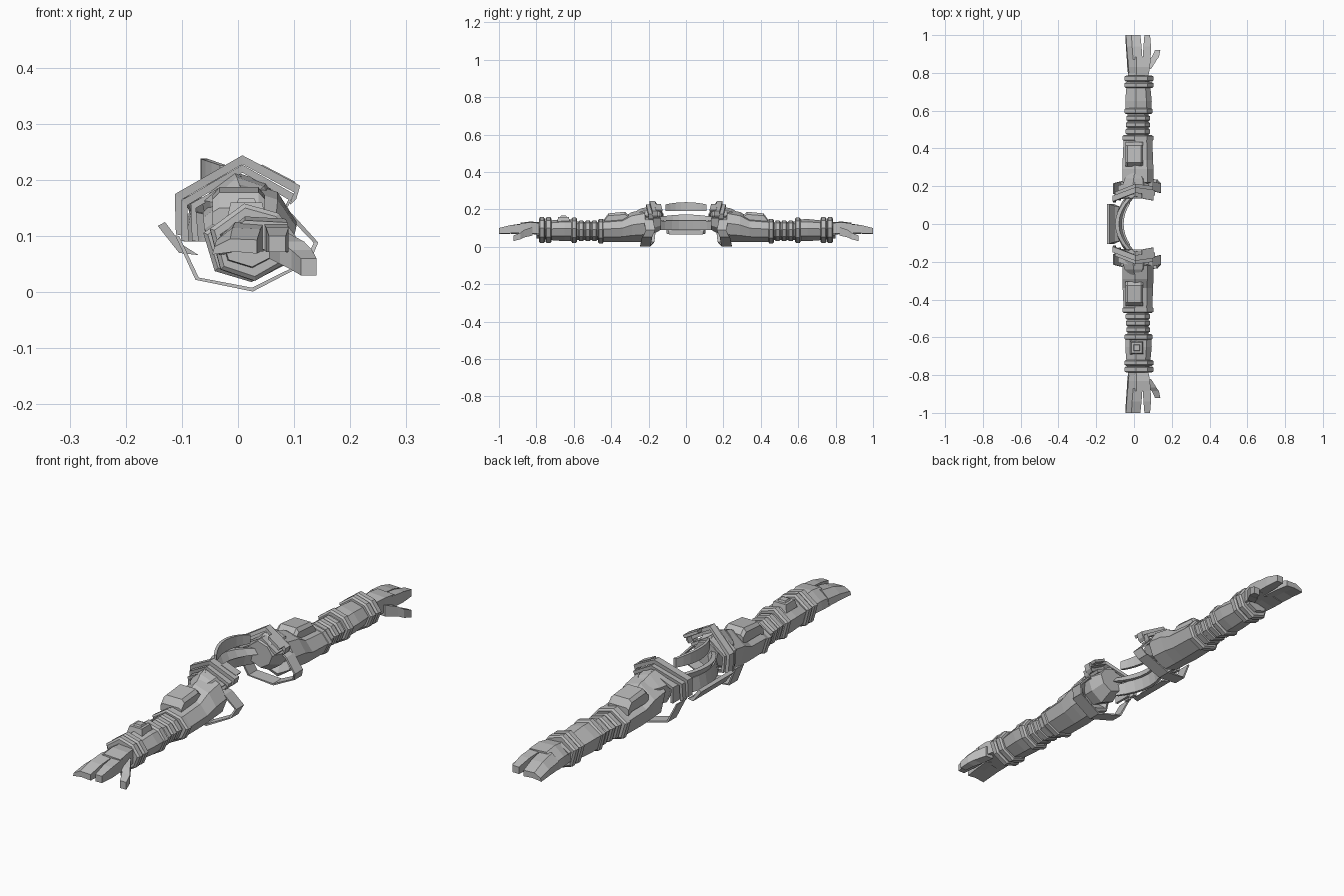
import bpy, bmesh, math
from mathutils import Vector

grey = bpy.data.materials.new("armour grey")
grey.diffuse_color = (0.5, 0.5, 0.5, 1)

# Seven-sided arm cross-section (x, z), ridge up, keel down
SECTION = [(-1, .35), (-.2, 1), (.6, .75), (1, .15), (.75, -.55), (.05, -1), (-.75, -.7)]
# Six-sided arched hand section
PALM = [(-1, -.6), (-.9, .2), (-.2, 1), (1, .9), (1, -.5), (0, -.3)]
BOX = [(-1, -1), (-1, 1), (1, 1), (1, -1)]


def finish(name, bm, mirror=True):
    bmesh.ops.recalc_face_normals(bm, faces=bm.faces)
    me = bpy.data.meshes.new(name)
    bm.to_mesh(me)
    bm.free()
    me.materials.append(grey)
    ob = bpy.data.objects.new(name, me)
    bpy.context.collection.objects.link(ob)
    if mirror:
        m = ob.modifiers.new("other_arm", 'MIRROR')
        m.use_axis = (False, True, False)
        m.use_mirror_merge = False
    return ob


def skin(name, loops, mirror=True):
    """Join equal point loops into a closed solid."""
    bm = bmesh.new()
    rings = [[bm.verts.new(p) for p in lp] for lp in loops]
    n = len(rings[0])
    for a, b in zip(rings, rings[1:]):
        for i in range(n):
            j = (i + 1) % n
            bm.faces.new((a[i], a[j], b[j], b[i]))
    bm.faces.new(rings[0])
    bm.faces.new(rings[-1])
    return finish(name, bm, mirror)


def loft(name, stations, sec=SECTION, mirror=True):
    """Stations along the arm: y, x min, x max, z min, z max."""
    return skin(name, [[((a + b) / 2 + u * (b - a) / 2, y, (c + d) / 2 + v * (d - c) / 2)
                        for u, v in sec] for y, a, b, c, d in stations], mirror)


def cuff(name, y, w, a, b, c, d):
    e = .008
    loft(name, [(y - w, a + e, b - e, c + e, d - e), (y - w * .6, a, b, c, d),
                (y + w * .6, a, b, c, d), (y + w, a + e, b - e, c + e, d - e)])


def strip(name, path, width, thick, centre=(.01, .08), mirror=True):
    """Bent plate following a path, thickened away from the arm axis."""
    loops = []
    for x, y, z in path:
        p = Vector((x, y, z))
        r = Vector((x - centre[0], 0, z - centre[1])).normalized() * thick
        w = Vector((0, width, 0))
        loops.append([p, p + w, p + w + r, p + r])
    skin(name, loops, mirror)


# Upper arm armour with hollowed inner end
loft("upper_arm", [(.24, -.02, .06, .07, .15), (.215, -.05, .10, .04, .17),
                   (.22, -.062, .104, .026, .20), (.29, -.062, .104, .024, .185),
                   (.34, -.06, .10, .024, .155), (.45, -.055, .098, .024, .145)])
cuff("upper_arm_cuff", .455, .016, -.062, .102, .018, .148)

# Shoulder ridge and armpit flare plates
loft("shoulder_joint", [(.135, -.05, .06, .09, .195), (.19, -.065, .08, .06, .215),
                        (.24, -.05, .07, .07, .205), (.285, -.01, .03, .10, .18)])
strip("front_flare", [(.04, .19, .155), (.09, .175, .135), (.135, .165, .088), (.12, .18, .055)], .05, .008)
strip("lower_flare", [(.12, .18, .055), (.025, .19, .008), (-.07, .17, .026), (-.105, .16, .10)], .055, .007)

# Stepped chevron shoulder pads
strip("pad_outer", [(-.095, .115, .10), (-.10, .12, .165), (.008, .165, .228), (.10, .15, .178), (.092, .15, .155)], .03, .016)
strip("pad_middle", [(-.088, .14, .09), (-.09, .145, .155), (.008, .188, .213), (.09, .175, .165), (.08, .175, .145)], .025, .014)
strip("pad_inner", [(-.07, .125, .09), (-.075, .13, .15), (.005, .145, .195), (.07, .14, .155)], .075, .012)
strip("pad_front_tab", [(.04, .135, .216), (.095, .125, .187)], .035, .012)

# Raised block on upper arm
loft("arm_block", [(.305, -.045, .048, .13, .165), (.325, -.045, .048, .13, .187),
                   (.415, -.045, .048, .13, .178), (.435, -.045, .048, .12, .15)],
     [(-1, -1), (-1, .5), (-.75, 1), (.75, 1), (1, .5), (1, -1)])

# Segmented elbow
loft("elbow_core", [(.45, -.035, .078, .035, .13), (.62, -.035, .078, .035, .135)])
for i, y in enumerate((.49, .525, .56)):
    cuff("elbow_segment_%d" % (i + 1), y, .016, -.046 + .003 * i, .085, .03, .14)

# Forearm with cuffs
loft("forearm", [(.59, -.045, .092, .03, .145), (.65, -.046, .094, .03, .148),
                 (.71, -.042, .088, .034, .142), (.80, -.03, .075, .045, .13)])
cuff("forearm_cuff", .598, .016, -.05, .098, .02, .155)
for y in (.735, .77):
    cuff("wrist_cuff", y, .016, -.05, .103, .02, .158)

# Hand: palm, joined fingers, index finger, thumb
loft("palm", [(.78, -.03, .075, .05, .13), (.83, -.036, .085, .05, .135),
              (.885, -.038, .088, .052, .128)], PALM)
loft("joined_fingers", [(.87, -.038, .045, .055, .125), (.94, -.043, .04, .058, .115),
                        (1.0, -.046, .034, .06, .095)], PALM)
loft("index_finger", [(.87, .046, .088, .075, .122), (.94, .05, .09, .072, .115),
                      (1.0, .055, .085, .072, .10)], BOX)
loft("thumb", [(.82, .055, .09, .06, .105), (.865, .075, .118, .05, .09),
               (.885, .095, .132, .04, .075), (.922, .112, .14, .03, .06)], BOX)

# Wrist device worn on one arm only: case, rim and screen
def block(name, x, y, z, sx, sy, sz):
    bm = bmesh.new()
    bmesh.ops.create_cube(bm, size=1)
    for v in bm.verts:
        k = .8 if v.co.z > 0 else 1
        v.co = Vector((x + v.co.x * sx * k, y + v.co.y * sy * k, z + v.co.z * sz))
    finish(name, bm, False)

block("device_case", .015, -.655, .145, .07, .07, .03)
block("device_screen", .015, -.655, .163, .035, .035, .008)


# Curved neck collar bands across the back
def collar(name, x_mid, x_end, half, z0, z1, lean, thick, steps=8):
    loops = []
    for i in range(steps + 1):
        t = -1 + 2 * i / steps
        x, y = x_mid + (x_end - x_mid) * t * t, half * t
        drop = .012 * t * t
        loops.append([(x, y, z0), (x - lean, y, z1 - drop),
                      (x - lean - thick, y, z1 - drop), (x - thick, y, z0)])
    skin(name, loops, False)

collar("collar_top", -.055, -.02, .11, .19, .238, .0, .012)
collar("collar_band", -.065, .0, .14, .14, .172, .015, .02)
collar("collar_back", -.085, -.03, .15, .09, .145, -.01, .012)

# Low back plate, angled, with tapered ends
skin("back_plate", [[(-.07, y * .85, .066), (-.105, y, .07), (-.143, y, .118), (-.13, y, .125), (-.10, y * .9, .085)]
                    for y in (-.105, .105)], False)
